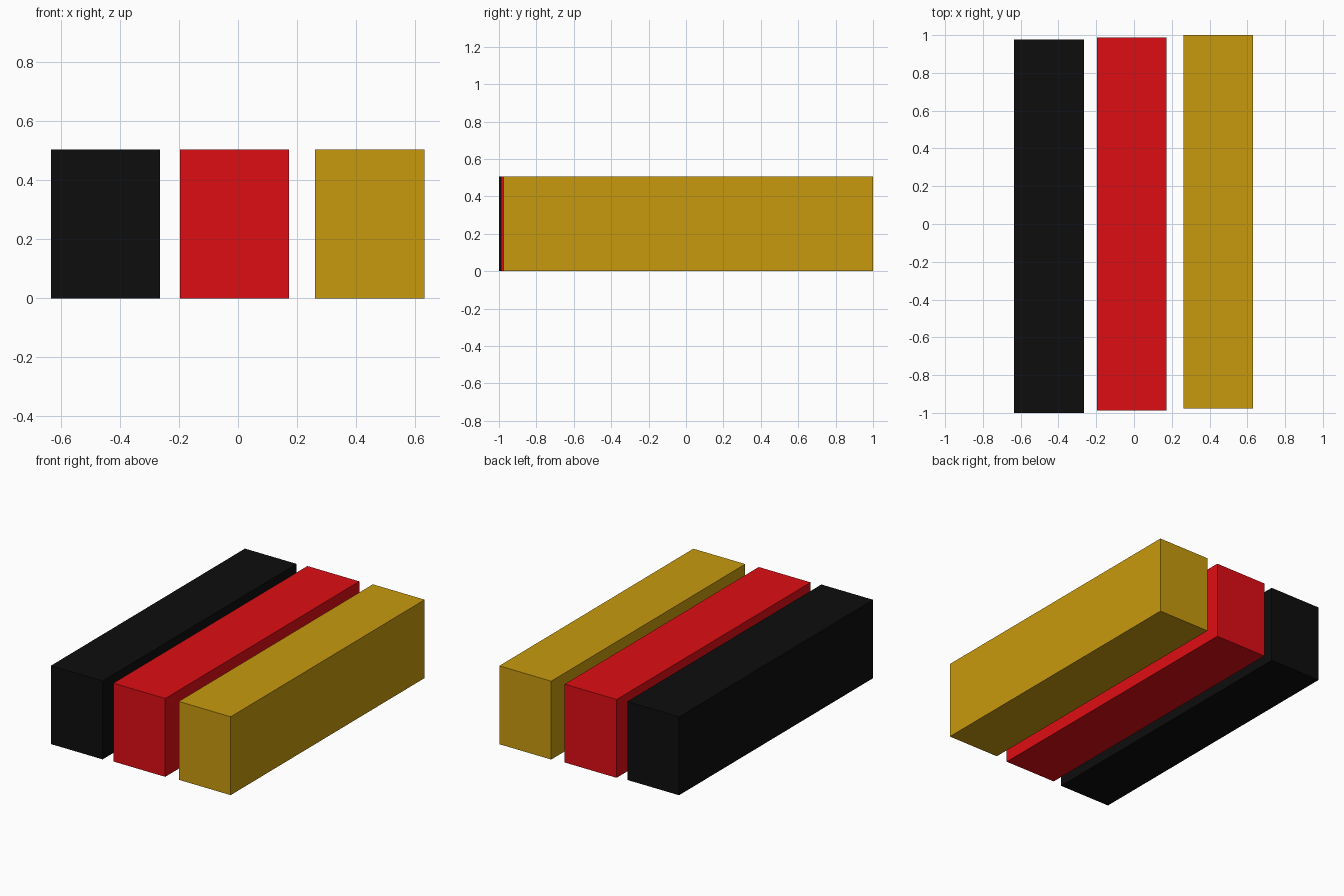
import bpy

if "Cube" in bpy.data.objects:
    bpy.data.objects.remove(bpy.data.objects["Cube"])

HEIGHT = 0.505


def srgb(r, g, b):
    def lin(c):
        c /= 255
        return c / 12.92 if c <= 0.04045 else ((c + 0.055) / 1.055) ** 2.4
    return (lin(r), lin(g), lin(b), 1.0)


def bar(name, x0, x1, y0, y1, color):
    bpy.ops.mesh.primitive_cube_add(
        size=1, location=((x0 + x1) / 2, (y0 + y1) / 2, HEIGHT / 2))
    obj = bpy.context.object
    obj.name = name
    obj.scale = (x1 - x0, y1 - y0, HEIGHT)
    bpy.ops.object.transform_apply(location=False, rotation=False, scale=True)
    mat = bpy.data.materials.new(name + "_paint")
    mat.diffuse_color = color
    mat.use_nodes = True
    mat.node_tree.nodes["Principled BSDF"].inputs["Base Color"].default_value = mat.diffuse_color
    obj.data.materials.append(mat)


# Three parallel bars, each stepped slightly further back
bar("black_bar", -0.634, -0.265, -1.0, 0.976, srgb(13, 13, 13))
bar("red_bar", -0.197, 0.173, -0.988, 0.988, srgb(222, 13, 20))
bar("gold_bar", 0.261, 0.631, -0.976, 1.0, srgb(200, 154, 14))
